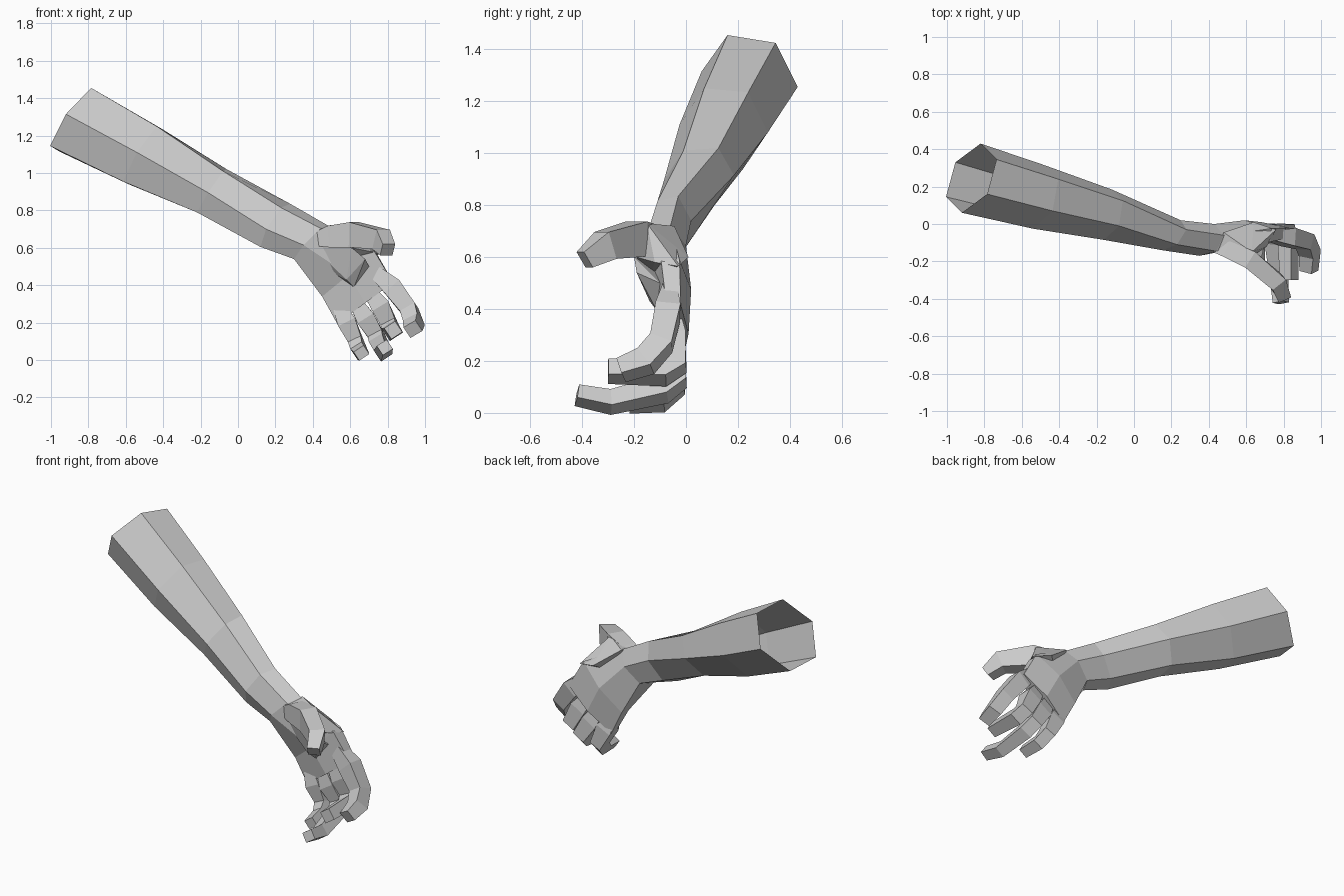
import bpy, bmesh
from mathutils import Vector as V

if "Cube" in bpy.data.objects:
    bpy.data.objects.remove(bpy.data.objects["Cube"])


def finish(name, bm):
    bmesh.ops.recalc_face_normals(bm, faces=bm.faces[:])
    me = bpy.data.meshes.new(name)
    bm.to_mesh(me)
    bm.free()
    ob = bpy.data.objects.new(name, me)
    bpy.context.collection.objects.link(ob)
    return ob


def loft(name, rings, cap_start=True):
    """Bridge closed rings of points; the last ring is always capped."""
    bm = bmesh.new()
    rows = [[bm.verts.new(p) for p in r] for r in rings]
    n = len(rows[0])
    for a, b in zip(rows, rows[1:]):
        for i in range(n):
            j = (i + 1) % n
            bm.faces.new((a[i], a[j], b[j], b[i]))
    bm.faces.new(rows[-1])
    if cap_start:
        bm.faces.new(rows[0])
    return finish(name, bm)


def hexagon(c, u, v):
    """Skewed hexagon around c, spanned by two half axes."""
    c, u, v = V(c), V(u), V(v)
    return [c + u, c + u + v, c + v, c - u, c - u - v, c - v]


def digit(name, path, widths, depths, side):
    """Four-sided finger following a bent path."""
    pts = [V(p) for p in path]
    rings = []
    for i, p in enumerate(pts):
        d_in = (p - pts[i - 1]).normalized() if i else V()
        d_out = (pts[i + 1] - p).normalized() if i + 1 < len(pts) else V()
        t = (d_in + d_out).normalized()
        s = V(side)
        s = (s - t * s.dot(t)).normalized()
        n = t.cross(s)
        s, n = s * widths[i], n * depths[i]
        rings.append([p + s + n, p - s + n, p - s - n, p + s - n])
    return loft(name, rings)


def flesh(name, pts):
    """Faceted convex lump."""
    bm = bmesh.new()
    for p in pts:
        bm.verts.new(p)
    bmesh.ops.convex_hull(bm, input=bm.verts[:])
    return finish(name, bm)


# Forearm, wrist and palm: centre and two half axes per ring, open at the elbow
loft("forearm_and_palm", [hexagon(*r) for r in (
    ((-.87, .245, 1.285), (.085, -.085, .17), (.05, .185, -.03)),
    ((-.51, .145, 1.095), (.075, -.075, .155), (.03, .17, -.015)),
    ((-.14, .05, .905), (.06, -.06, .105), (.02, .135, .01)),
    ((.20, -.06, .72), (.03, -.05, .095), (.05, .08, .02)),
    ((.39, -.085, .63), (.05, -.06, .075), (.04, .085, .015)),
    ((.59, -.05, .465), (.14, -.045, .115), (0, .07, .01)),
    ((.68, -.045, .305), (.15, -.03, .11), (0, .055, 0)),
)], cap_start=False)

# Fingers, roots buried in the palm
ACROSS = (.83, 0, .55)
digit("index_finger",
      [(.70, -.06, .50), (.825, -.07, .39), (.915, -.095, .27), (.94, -.155, .20), (.935, -.25, .165)],
      [.03, .052, .045, .043, .038], [.02, .048, .045, .045, .035], ACROSS)
digit("middle_finger",
      [(.68, -.05, .40), (.76, -.05, .29), (.81, -.04, .19), (.825, -.09, .158), (.83, -.30, .16)],
      [.03, .05, .042, .042, .035], [.02, .048, .045, .042, .035], ACROSS)
digit("ring_finger",
      [(.61, -.05, .34), (.68, -.05, .225), (.74, -.04, .13), (.755, -.09, .09), (.775, -.29, .042), (.785, -.42, .068)],
      [.03, .05, .042, .042, .036, .032], [.02, .048, .045, .042, .036, .03], ACROSS)
digit("little_finger",
      [(.53, -.05, .30), (.58, -.05, .205), (.63, -.045, .10), (.65, -.10, .05), (.66, -.22, .038)],
      [.03, .05, .038, .036, .032], [.02, .046, .042, .038, .028], ACROSS)

# Thumb
digit("thumb",
      [(.36, -.10, .635), (.50, -.135, .66), (.62, -.19, .67), (.765, -.31, .645), (.80, -.39, .59)],
      [.02, .058, .067, .055, .035], [.02, .045, .05, .045, .036], (0, 0, 1))

# Web between thumb and index finger, and the pad at the root of the thumb
flesh("thumb_web",
      ((.44, -.13, .70), (.48, -.045, .72), (.64, .01, .60), (.76, -.03, .565), (.71, -.12, .58),
       (.63, -.15, .73), (.61, -.19, .60), (.50, -.14, .52)))
flesh("thumb_pad",
      ((.38, -.13, .62), (.50, -.10, .47), (.58, -.14, .43), (.68, -.19, .54),
       (.61, -.20, .60), (.70, -.10, .50), (.62, -.11, .39)))
